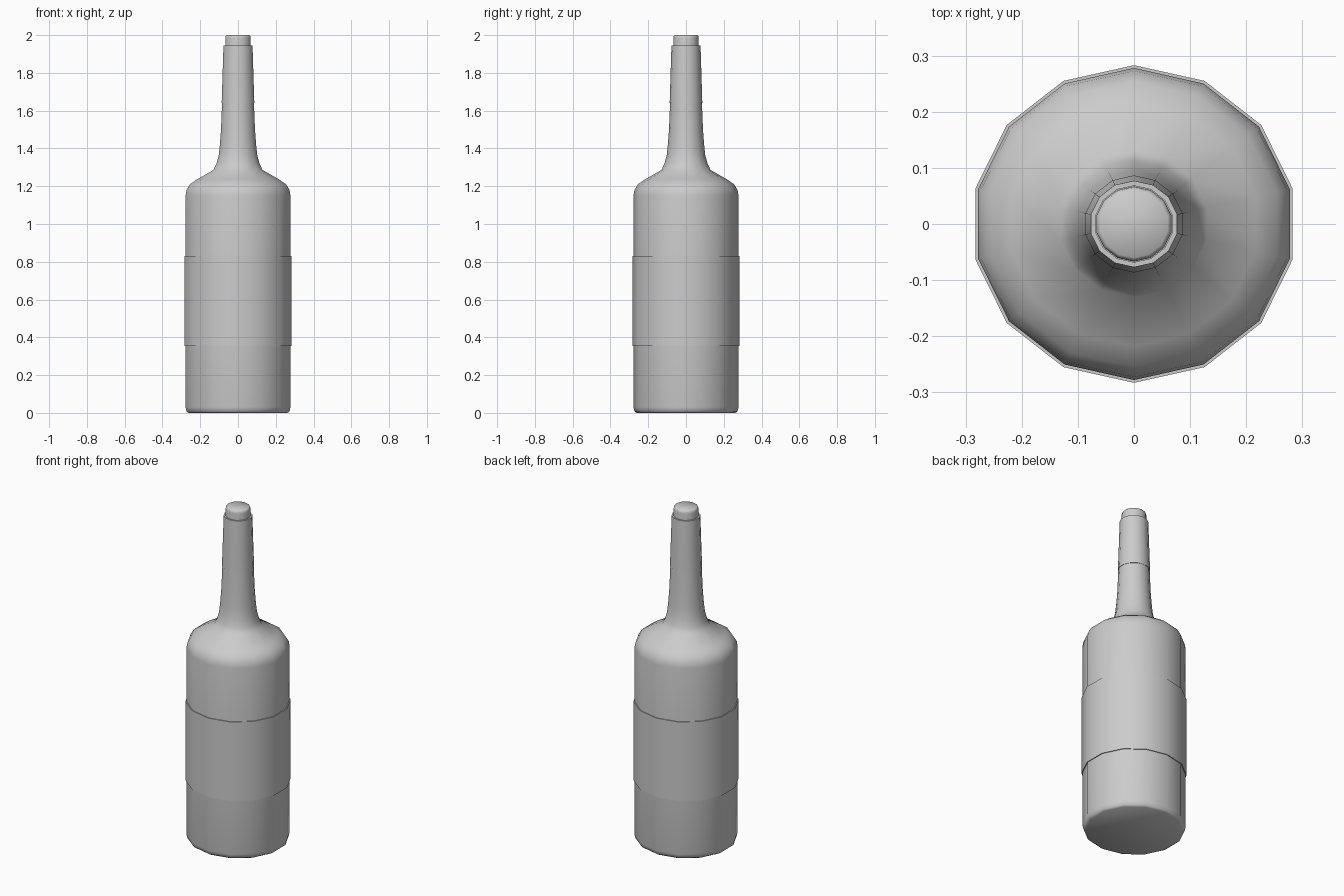
import bpy
import math

SIDES = 14
WIDEN = 1.025  # evens out the width of the 14-sided section

cube = bpy.data.objects.get("Cube")
if cube:
    bpy.data.objects.remove(cube, do_unlink=True)


def make_material(name, rgb):
    mat = bpy.data.materials.new(name)
    mat.use_nodes = True
    mat.diffuse_color = (*rgb, 1)
    mat.node_tree.nodes["Principled BSDF"].inputs["Base Color"].default_value = (*rgb, 1)
    return mat


def lathe(name, profile, mat, sharp=40, capped=True):
    """Turn (radius, height) points around z, with a vertex facing +y."""
    verts, faces = [], []
    for r, z in profile:
        for i in range(SIDES):
            a = math.pi / 2 + math.tau * i / SIDES
            verts.append((r * WIDEN * math.cos(a), r * math.sin(a), z))
    for k in range(len(profile) - 1):
        for i in range(SIDES):
            j = (i + 1) % SIDES
            a, b = k * SIDES, (k + 1) * SIDES
            faces.append((a + i, a + j, b + j, b + i))
    if capped:
        last = (len(profile) - 1) * SIDES
        faces.append(tuple(reversed(range(SIDES))))
        faces.append(tuple(last + i for i in range(SIDES)))
    mesh = bpy.data.meshes.new(name)
    mesh.from_pydata(verts, [], faces)
    mesh.materials.append(mat)
    obj = bpy.data.objects.new(name, mesh)
    bpy.context.collection.objects.link(obj)
    bpy.ops.object.select_all(action="DESELECT")
    obj.select_set(True)
    bpy.context.view_layer.objects.active = obj
    bpy.ops.object.shade_smooth_by_angle(angle=math.radians(sharp))
    return obj


grey = make_material("light grey", (0.6, 0.6, 0.6))

# Bottle: base, straight body, rounded shoulder and tapering neck
lathe("bottle", [
    (0.262, 0), (0.273, 0.008), (0.278, 0.03), (0.278, 1.15), (0.273, 1.18),
    (0.255, 1.21), (0.218, 1.236), (0.13, 1.286), (0.114, 1.32),
    (0.102, 1.365), (0.096, 1.42), (0.09, 1.5), (0.084, 1.65), (0.074, 1.935),
], grey, sharp=60)

# Label wrapped around the body
lathe("label", [(0.277, 0.355), (0.283, 0.355), (0.283, 0.83), (0.277, 0.83)],
      grey, capped=False)

# Sleeve around the upper neck
lathe("neck_sleeve", [(0.083, 1.64), (0.0865, 1.64), (0.077, 1.945), (0.068, 1.945)],
      grey, capped=False)

# Stopper
lathe("stopper", [(0.067, 1.92), (0.067, 1.985), (0.065, 1.995), (0.06, 2)],
      grey, sharp=70)
